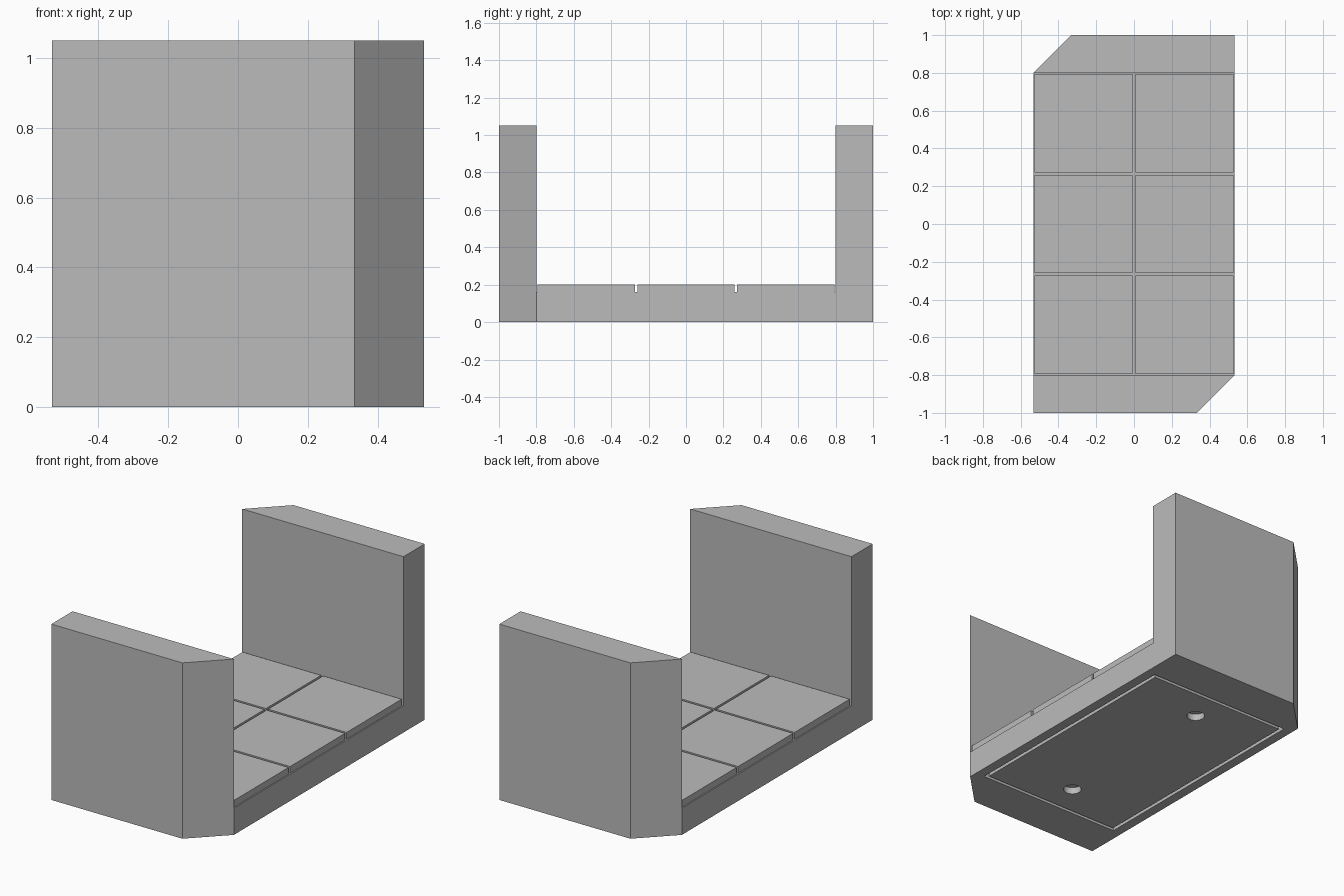
import bpy, bmesh
from mathutils import Matrix

if "Cube" in bpy.data.objects:
    bpy.data.objects.remove(bpy.data.objects["Cube"], do_unlink=True)

HALF_X, HALF_Y, WALL_Y = 0.533, 1.0, 0.8
HEIGHT, LEDGE, FLOOR = 1.05, 0.16, 0.2
CHAMFER, GAP, RECESS = 0.2, 0.007, 0.04

grey = bpy.data.materials.new("plain grey")
grey.use_nodes = True
colour = (0.5, 0.5, 0.5, 1)
grey.diffuse_color = colour
grey.node_tree.nodes["Principled BSDF"].inputs["Base Color"].default_value = colour


def make_object(name, bm):
    bmesh.ops.recalc_face_normals(bm, faces=bm.faces)
    mesh = bpy.data.meshes.new(name)
    bm.to_mesh(mesh)
    bm.free()
    mesh.materials.append(grey)
    obj = bpy.data.objects.new(name, mesh)
    bpy.context.collection.objects.link(obj)
    return obj


def box(name, centre, size):
    bm = bmesh.new()
    bmesh.ops.create_cube(bm, size=1, matrix=Matrix.Translation(centre) @ Matrix.Diagonal((*size, 1)))
    return make_object(name, bm)


def subtract(target, cutter):
    cutter.hide_render = True
    mod = target.modifiers.new("cut", "BOOLEAN")
    mod.operation, mod.solver, mod.object = "DIFFERENCE", "EXACT", cutter
    bpy.context.view_layer.objects.active = target
    bpy.ops.object.modifier_apply(modifier=mod.name)
    bpy.data.objects.remove(cutter, do_unlink=True)


# Body: U-shaped profile across x, with two opposite outer corners pulled in
profile = [(-HALF_Y, 0), (-WALL_Y, 0), (WALL_Y, 0), (HALF_Y, 0),
           (HALF_Y, HEIGHT), (WALL_Y, HEIGHT), (WALL_Y, LEDGE),
           (-WALL_Y, LEDGE), (-WALL_Y, HEIGHT), (-HALF_Y, HEIGHT)]
bm = bmesh.new()
sides = []
for s in (-1, 1):
    ring = []
    for y, z in profile:
        cut = CHAMFER if abs(y) == HALF_Y and y * s < 0 else 0
        ring.append(bm.verts.new((s * (HALF_X - cut), y, z)))
    sides.append(ring)
    for cap in ((0, 1, 7, 8, 9), (1, 2, 6, 7), (2, 3, 4, 5, 6)):
        bm.faces.new([ring[i] for i in cap])
a, b = sides
for i in range(len(profile)):
    j = (i + 1) % len(profile)
    bm.faces.new((a[i], a[j], b[j], b[i]))
bmesh.ops.dissolve_limit(bm, angle_limit=0.01, verts=bm.verts, edges=bm.edges)
body = make_object("corridor_body", bm)

# Rectangular groove in the underside
groove = box("groove_cutter", (0, 0, 0), (0.95, 1.494, 2 * RECESS))
subtract(groove, box("groove_core", (0, 0, 0), (0.91, 1.454, 4 * RECESS)))
subtract(body, groove)

# Round sockets in the underside
for y in (-0.54, 0.54):
    bm = bmesh.new()
    bmesh.ops.create_cone(bm, cap_ends=True, segments=32, radius1=0.05, radius2=0.05,
                          depth=2 * RECESS, matrix=Matrix.Translation((0, y, 0)))
    subtract(body, make_object("socket_cutter", bm))

# Floor tiles: two columns of three, separated by narrow seams
cell_y = 2 * WALL_Y / 3
for col in (-1, 1):
    for row in (-1, 0, 1):
        box("floor_tile", (col * HALF_X / 2, row * cell_y, (LEDGE + FLOOR) / 2),
            (HALF_X - 2 * GAP, cell_y - 2 * GAP, FLOOR - LEDGE))
